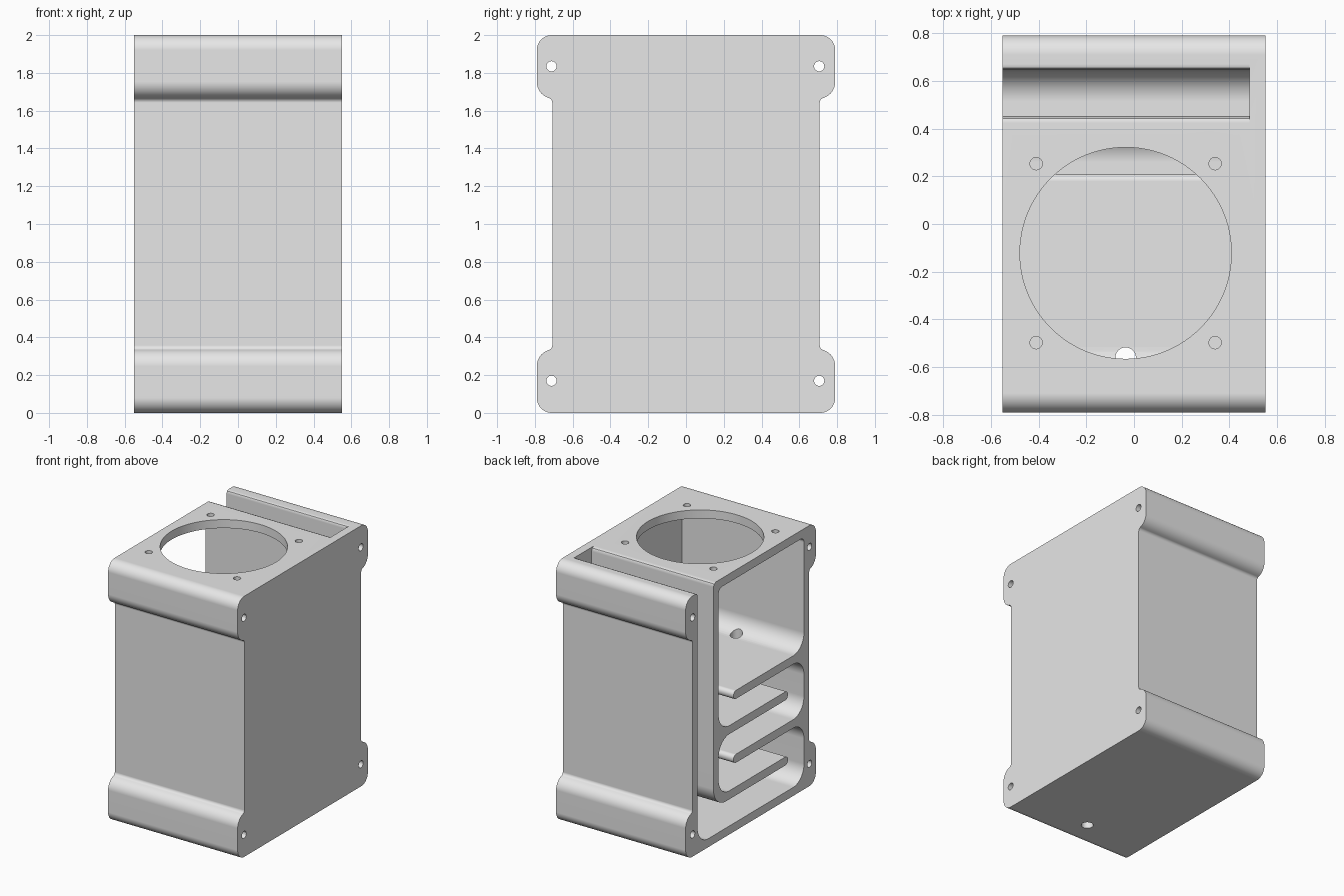
import bpy
import bmesh
from math import cos, sin, tan, pi
from mathutils import Vector, Matrix

default_cube = bpy.data.objects.get("Cube")
if default_cube:
    bpy.data.objects.remove(default_cube, do_unlink=True)

HALF_WIDTH = 0.55
WALL = 0.065
END_WALL = HALF_WIDTH - WALL


def fillet(corners, steps=10):
    """Round each (y, z, radius) corner of a closed outline."""
    outline = []
    count = len(corners)
    for i, (y, z, radius) in enumerate(corners):
        corner = Vector((y, z))
        if radius == 0:
            outline.append(corner)
            continue
        to_prev = (Vector(corners[i - 1][:2]) - corner).normalized()
        to_next = (Vector(corners[(i + 1) % count][:2]) - corner).normalized()
        half = to_prev.angle(to_next) / 2
        start = corner + to_prev * (radius / tan(half))
        centre = corner + (to_prev + to_next).normalized() * (radius / sin(half))
        arm = start - centre
        sweep = pi - 2 * half
        if to_prev.cross(to_next) > 0:
            sweep = -sweep
        for k in range(steps + 1):
            a = sweep * k / steps
            outline.append(centre + Vector((arm.x * cos(a) - arm.y * sin(a),
                                            arm.x * sin(a) + arm.y * cos(a))))
    return outline


def to_object(name, bm):
    bmesh.ops.recalc_face_normals(bm, faces=bm.faces)
    mesh = bpy.data.meshes.new(name)
    bm.to_mesh(mesh)
    bm.free()
    obj = bpy.data.objects.new(name, mesh)
    bpy.context.collection.objects.link(obj)
    return obj


def extrude_x(name, outline, x_start, x_end):
    bm = bmesh.new()
    face = bm.faces.new([bm.verts.new((x_start, p.x, p.y)) for p in outline])
    extruded = bmesh.ops.extrude_face_region(bm, geom=[face])["geom"]
    moved = [v for v in extruded if isinstance(v, bmesh.types.BMVert)]
    bmesh.ops.translate(bm, verts=moved, vec=(x_end - x_start, 0, 0))
    return to_object(name, bm)


def drill(name, centre, radius, depth, axis="Z", sides=32):
    turn = Matrix.Rotation(pi / 2, 4, "Y") if axis == "X" else Matrix()
    bm = bmesh.new()
    bmesh.ops.create_cone(bm, cap_ends=True, segments=sides, radius1=radius,
                          radius2=radius, depth=depth,
                          matrix=Matrix.Translation(centre) @ turn)
    return to_object(name, bm)


def cut(target, cutter):
    cutter.hide_render = True
    mod = target.modifiers.new("cut", "BOOLEAN")
    mod.operation = "DIFFERENCE"
    mod.solver = "EXACT"
    mod.object = cutter
    bpy.context.view_layer.objects.active = target
    bpy.ops.object.modifier_apply(modifier=mod.name)
    bpy.data.objects.remove(cutter, do_unlink=True)


# Outer shell with a rounded lobe at each corner
lobe = [(0.79, 1, 0.08), (0.79, 0.69, 0.09), (0.708, 0.66, 0.025)]
quarters = [(1, 1, 1), (1, -1, -1), (-1, -1, 1), (-1, 1, -1)]
shell = [(sy * y, 1 + sz * z, r)
         for sy, sz, order in quarters for y, z, r in lobe[::order]]
housing = extrude_x("fan_housing", fillet(shell), -HALF_WIDTH, HALF_WIDTH)

# Open duct: rear slot, floor channel, zigzag shelves and fan chamber
INNER = 0.645
TIP = 0.031
BEND = 0.13
duct = [(0.67, 2.1, 0), (0.67, 2, 0), (0.653, 1.993, 0), (INNER, 1.975, 0),
        (INNER, WALL, BEND), (-INNER, WALL, BEND)]
for bottom in (0.52, 1.01):                     # shelves from the front wall
    top = bottom + WALL
    duct += [(-INNER, bottom, BEND), (0.21, bottom, TIP),
             (0.21, top, TIP), (-INNER, top, BEND)]
duct += [(-INNER, 2 - WALL, 0.04), (0.39, 2 - WALL, 0.04)]
for bottom, back, bend in ((0.77, 0.39, BEND), (0.27, 0.453, 0.15)):
    top = bottom + WALL                         # shelves from the rear wall
    duct += [(0.39, top, BEND), (-0.45, top, TIP),
             (-0.45, bottom, TIP), (back, bottom, bend)]
duct += [(0.453, 1.97, 0), (0.443, 1.991, 0), (0.423, 2, 0), (0.423, 2.1, 0)]
cut(housing, extrude_x("duct_cutter", fillet(duct), -HALF_WIDTH - 0.1, END_WALL))

# Fan opening and its screw holes
FAN_X, FAN_Y = -0.035, -0.122
cut(housing, drill("fan_cutter", (FAN_X, FAN_Y, 2), 0.443, 0.3, sides=96))
for sx in (-1, 1):
    for sy in (-1, 1):
        spot = (FAN_X + sx * 0.375, FAN_Y + sy * 0.375, 2)
        cut(housing, drill("fan_screw_cutter", spot, 0.026, 0.3))

# Cable hole through the front shelves and floor
cut(housing, drill("cable_cutter", (FAN_X, -0.56, 0.6), 0.043, 1.6))

# Mounting holes along the corner lobes
for y in (-0.712, 0.705):
    for z in (0.17, 1.835):
        cut(housing, drill("mount_cutter", (0, y, z), 0.027, 1.4, "X"))

# Single grey finish
grey = bpy.data.materials.new("plain_grey")
grey.use_nodes = True
colour = (0.8, 0.8, 0.8, 1)
grey.diffuse_color = colour
grey.node_tree.nodes["Principled BSDF"].inputs["Base Color"].default_value = colour
housing.data.materials.clear()
housing.data.materials.append(grey)

# Smooth bends, crisp edges
bpy.ops.object.select_all(action="DESELECT")
housing.select_set(True)
bpy.context.view_layer.objects.active = housing
bpy.ops.object.shade_smooth_by_angle(angle=pi / 6)
weighted = housing.modifiers.new("even_shading", "WEIGHTED_NORMAL")
weighted.keep_sharp = True
